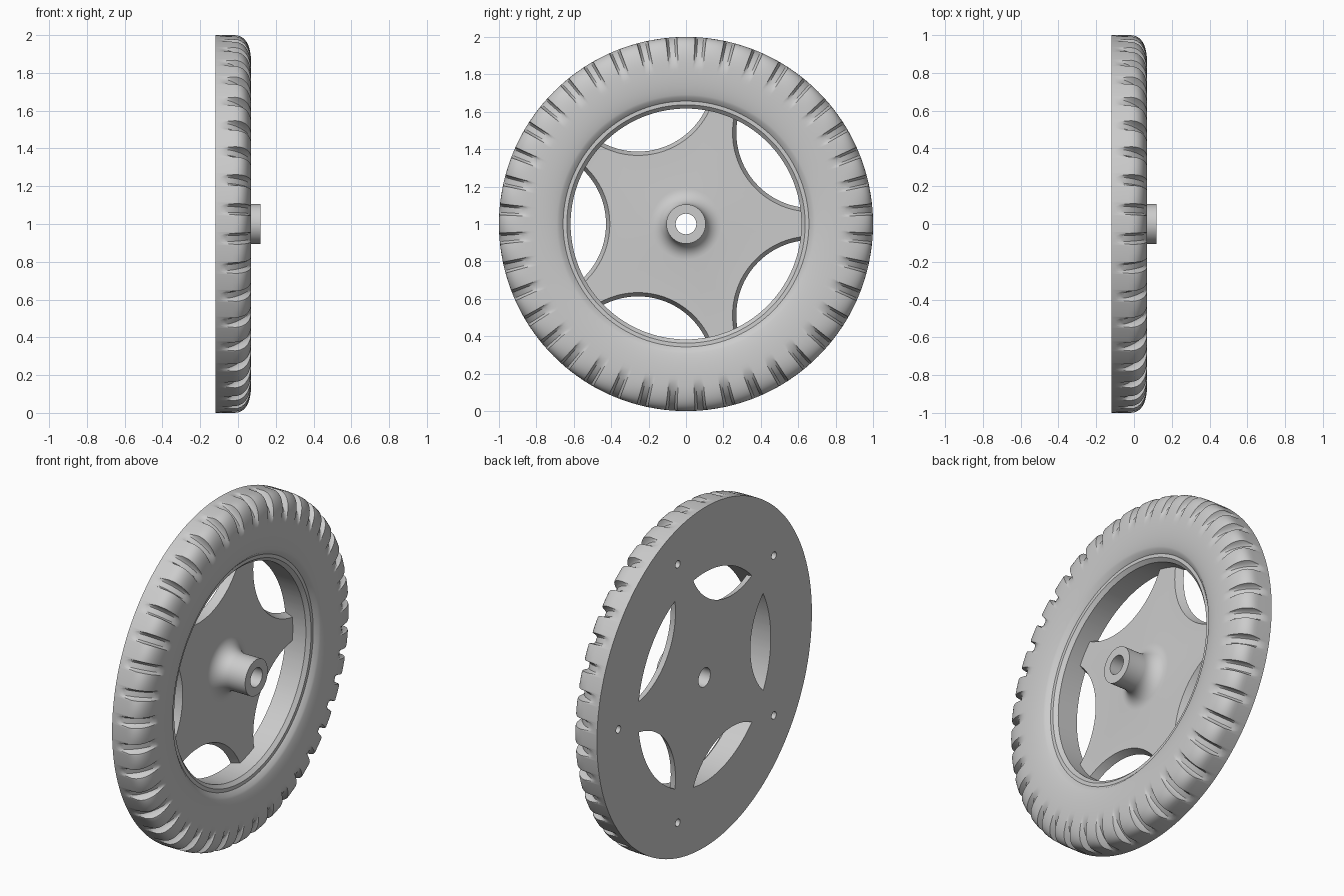
import bpy, bmesh, math
from mathutils import Matrix, Vector

if "Cube" in bpy.data.objects:
    bpy.data.objects.remove(bpy.data.objects["Cube"])

BACK = -0.12          # flat back plane
PLATE = -0.075        # front of the spoke plate
AXLE = 1.0            # height of the axle
LUGS = 40
PITCH = 2 * math.pi / LUGS

grey = bpy.data.materials.new("light_grey")
grey.use_nodes = True
grey.diffuse_color = (0.6, 0.6, 0.6, 1)
grey.node_tree.nodes["Principled BSDF"].inputs["Base Color"].default_value = grey.diffuse_color


def make_object(name, bm):
    bmesh.ops.recalc_face_normals(bm, faces=bm.faces)
    mesh = bpy.data.meshes.new(name)
    bm.to_mesh(mesh)
    bm.free()
    mesh.materials.append(grey)
    obj = bpy.data.objects.new(name, mesh)
    bpy.context.collection.objects.link(obj)
    return obj


# One tread pitch: (fraction of the pitch, groove amount)
HALF = [(0.26, 0), (0.31, 0.06), (0.34, 0.7), (0.40, 1)]
STEPS = [(-f, w) for f, w in reversed(HALF)] + [(0, 0)] + HALF + [(0.5, 1)]
ANGLES = [((i + f) * PITCH, w) for i in range(LUGS) for f, w in STEPS]


def revolve(name, profile, groove=None):
    """Spin a closed (x, r) outline about the axle, blending to a groove outline."""
    groove = groove or profile
    bm = bmesh.new()
    rings = []
    for a, w in ANGLES:
        ring = []
        for (x0, r0), (x1, r1) in zip(profile, groove):
            x, r = x0 + (x1 - x0) * w, r0 + (r1 - r0) * w
            ring.append(bm.verts.new((x, r * math.cos(a), AXLE + r * math.sin(a))))
        rings.append(ring)
    n = len(profile)
    for i, ring in enumerate(rings):
        nxt = rings[(i + 1) % len(rings)]
        for j in range(n):
            k = (j + 1) % n
            bm.faces.new((ring[j], ring[k], nxt[k], nxt[j]))
    return make_object(name, bm)


def cut_five(obj, radius, start, r_back, r_front, x0, x1):
    """Cut five round, optionally tapered holes spaced evenly round the axle."""
    bm = bmesh.new()
    for i in range(5):
        a = math.radians(start + 72 * i)
        place = Vector(((x0 + x1) / 2, radius * math.cos(a), AXLE + radius * math.sin(a)))
        bmesh.ops.create_cone(
            bm, cap_ends=True, segments=128 if r_back > 0.1 else 24,
            radius1=r_back, radius2=r_front, depth=x1 - x0,
            matrix=Matrix.Translation(place) @ Matrix.Rotation(math.pi / 2, 4, "Y"))
    cutter = make_object("hole_cutter", bm)
    cutter.hide_render = True
    mod = obj.modifiers.new("holes", "BOOLEAN")
    mod.operation, mod.solver, mod.object = "DIFFERENCE", "EXACT", cutter
    bpy.context.view_layer.objects.active = obj
    bpy.ops.object.modifier_apply(modifier=mod.name)
    bpy.data.objects.remove(cutter)


def arc(count, first=0, end=90):
    return [math.radians(end) * i / count for i in range(first, count + 1)]


# Tyre: squared lug shoulder blending into a rounder groove shoulder
lug = [(BACK, 1)]
cut = [(BACK, 1)]
for t in arc(14):
    s, c = math.sin(t), max(math.cos(t), 0)
    lug.append((-0.03 + 0.1 * s ** 0.75, 0.83 + 0.17 * c ** 0.75))
    cut.append((-0.1 + 0.17 * s ** 1.15, 0.83 + 0.17 * c ** 1.15))
bead = math.sin(math.radians(60))
inner = [(0.03 + 0.04 * math.cos(t), 0.83 - 0.152 * math.sin(t) / bead)
         for t in arc(8, 1, 60)]
inner += [(0.03, 0.657), (BACK, 0.657)]
tyre = revolve("tyre", lug + inner, cut + inner)
cut_five(tyre, 0.8, 0, 0.022, 0.022, BACK - 0.05, BACK + 0.1)

# Rim: thin ring with a chamfered inner lip
rim = revolve("rim", [(BACK, 0.657), (0.03, 0.657), (0.03, 0.637),
                      (0.01, 0.617), (BACK, 0.617)])

# Spoke plate with the filleted hub and its bore
fillet = [(PLATE + 0.085 * (1 - math.cos(t)), 0.19 - 0.085 * math.sin(t)) for t in arc(8)]
plate = revolve("spoke_plate_and_hub",
                [(BACK, 0.055), (BACK, 0.617), (PLATE, 0.617)] + fillet
                + [(0.12, 0.105), (0.12, 0.055)])
cut_five(plate, 0.83, 36, 0.40, 0.425, BACK - 0.005, PLATE + 0.005)

# Smooth rounded surfaces, sharp machined edges
bpy.ops.object.select_all(action="DESELECT")
for obj in (tyre, rim, plate):
    obj.select_set(True)
bpy.context.view_layer.objects.active = tyre
bpy.ops.object.shade_smooth_by_angle(angle=math.radians(32))
